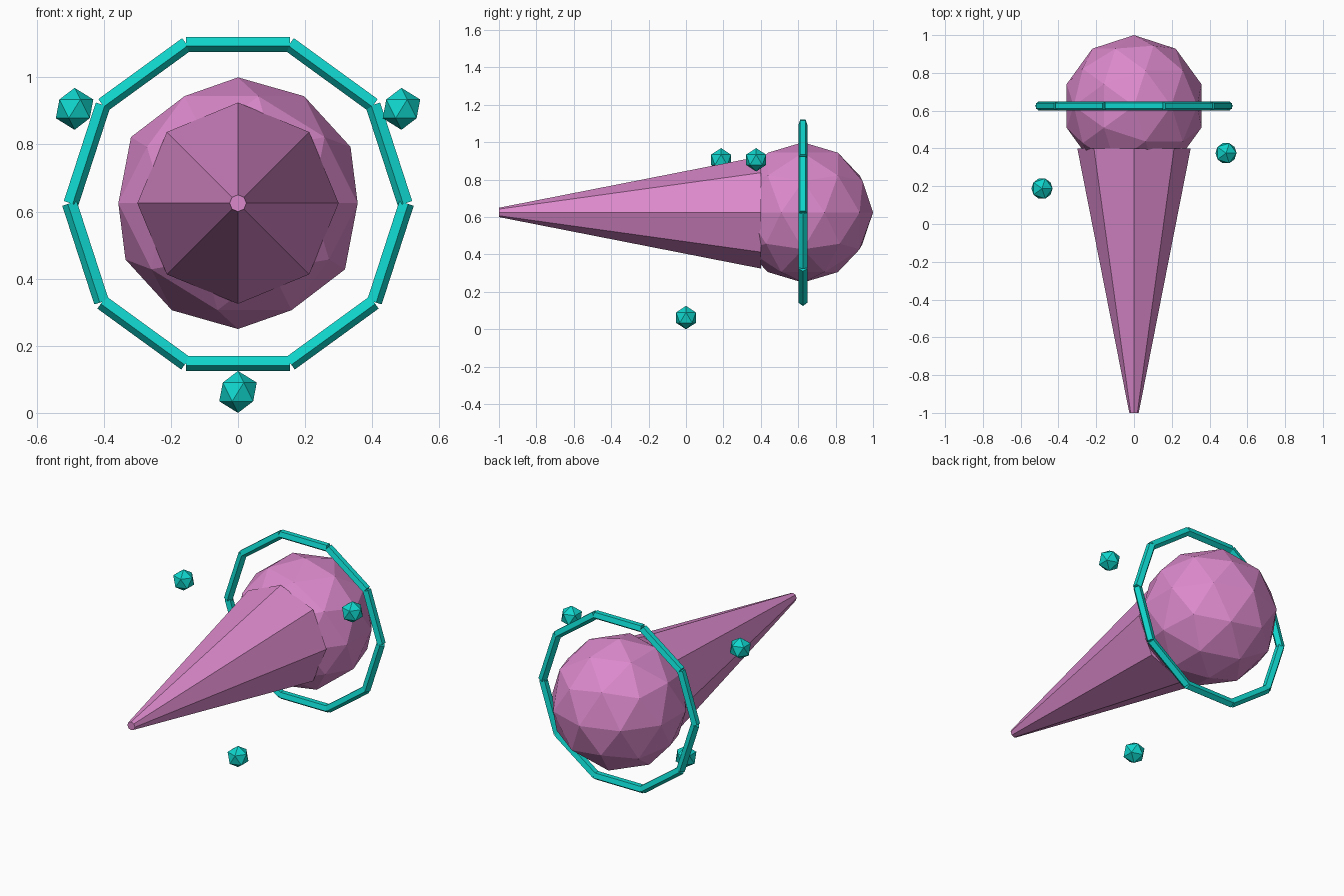
import bpy, math
from mathutils import Matrix, Vector

if "Cube" in bpy.data.objects:
    bpy.data.objects.remove(bpy.data.objects["Cube"])


def material(name, rgb):
    m = bpy.data.materials.new(name)
    m.diffuse_color = (*rgb, 1)
    m.use_nodes = True
    m.node_tree.nodes["Principled BSDF"].inputs["Base Color"].default_value = m.diffuse_color
    return m


pink = material("orchid pink", (0.71, 0.25, 0.60))
teal = material("turquoise", (0.005, 0.67, 0.61))

CENTER = Vector((0, 0.625, 0.625))


def finish(name, mat):
    ob = bpy.context.object
    ob.name = name
    ob.data.materials.append(mat)
    return ob


def ico(name, radius, subdivisions, loc, mat):
    bpy.ops.mesh.primitive_ico_sphere_add(subdivisions=subdivisions, radius=radius, location=loc)
    return finish(name, mat)


# Faceted ball at the back
ico("ball", 0.375, 2, CENTER, pink)

# Long eight-sided spike pointing forward with a blunt tip
bpy.ops.mesh.primitive_cone_add(vertices=8, radius1=0.30, radius2=0.025, depth=1.4,
                                location=(0, -0.3, 0.625), rotation=(math.pi / 2, 0, 0))
finish("spike", pink)

# Ring of ten straight five-sided bars around the ball
RING, BARS = 0.5, 10
for i in range(BARS):
    a, b = (math.tau * k / BARS for k in (i, i + 1))
    p, q = (CENTER + RING * Vector((math.cos(t), 0, math.sin(t))) for t in (a, b))
    along = (q - p).normalized()
    # one ridge of each bar lies in the ring plane, on its lower side
    ridge = along.cross(Vector((0, 1, 0)))
    if ridge.z > 0:
        ridge = -ridge
    side = ridge.cross(along)
    bpy.ops.mesh.primitive_cylinder_add(vertices=5, radius=0.025, depth=(q - p).length)
    bar = finish(f"ring_bar_{i + 1}", teal)
    turn = Matrix((side, ridge, along)).transposed().to_4x4()
    bar.matrix_world = Matrix.Translation((p + q) / 2) @ turn

# Three small gems orbiting the axis, each one further back
for i, (degrees, y) in enumerate(((270, 0.0), (150, 0.1875), (30, 0.375))):
    t = math.radians(degrees)
    loc = (0.5625 * math.cos(t), y, 0.625 + 0.5625 * math.sin(t))
    ico(f"gem_{i + 1}", 0.0625, 1, loc, teal)
